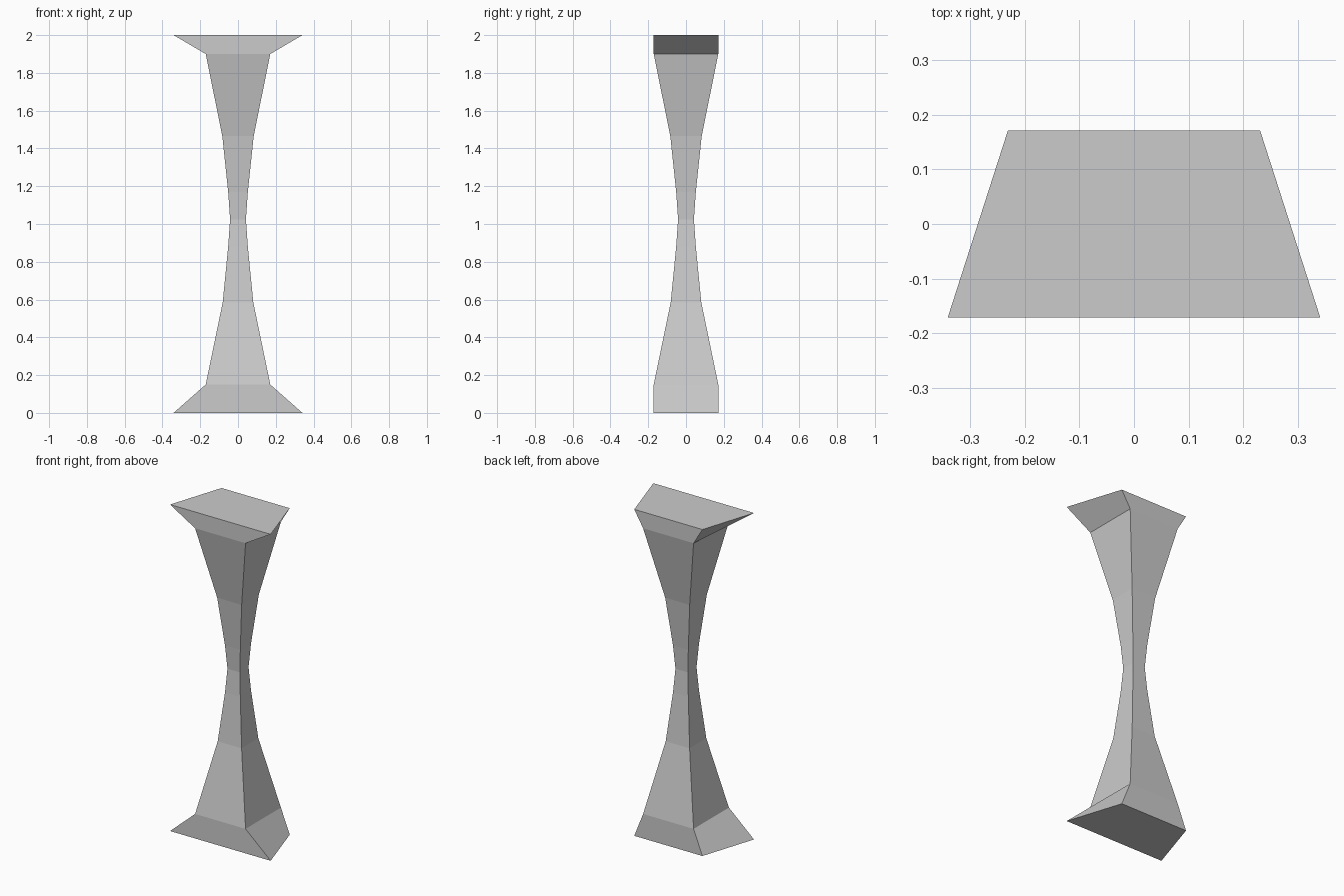
import bpy
import bmesh

if "Cube" in bpy.data.objects:
    bpy.data.objects.remove(bpy.data.objects["Cube"])

# Half widths of the square shaft at each height
SHAFT = [(0.15, 0.171), (0.585, 0.081), (0.88, 0.052), (1.025, 0.042),
         (1.17, 0.052), (1.465, 0.083), (1.9, 0.171)]
# Trapezoid end plates: wide at the front, narrower at the back
DEPTH, FRONT, BACK = 0.171, 0.341, 0.231


def section(z, front, back, depth):
    return [(-front, -depth, z), (front, -depth, z), (back, depth, z), (-back, depth, z)]


# Flared foot, waisted shaft and flared head as one lofted column
sections = [section(0, FRONT, BACK, DEPTH)]
sections += [section(z, w, w, w) for z, w in SHAFT]
sections += [section(2, FRONT, BACK, DEPTH)]

bm = bmesh.new()
rings = [[bm.verts.new(p) for p in s] for s in sections]
for low, high in zip(rings, rings[1:]):
    for i in range(4):
        j = (i + 1) % 4
        bm.faces.new((low[i], low[j], high[j], high[i]))
bm.faces.new(rings[0][::-1])
bm.faces.new(rings[-1])

mesh = bpy.data.meshes.new("waisted_column")
bm.to_mesh(mesh)
bm.free()
column = bpy.data.objects.new("waisted_column", mesh)
bpy.context.collection.objects.link(column)
